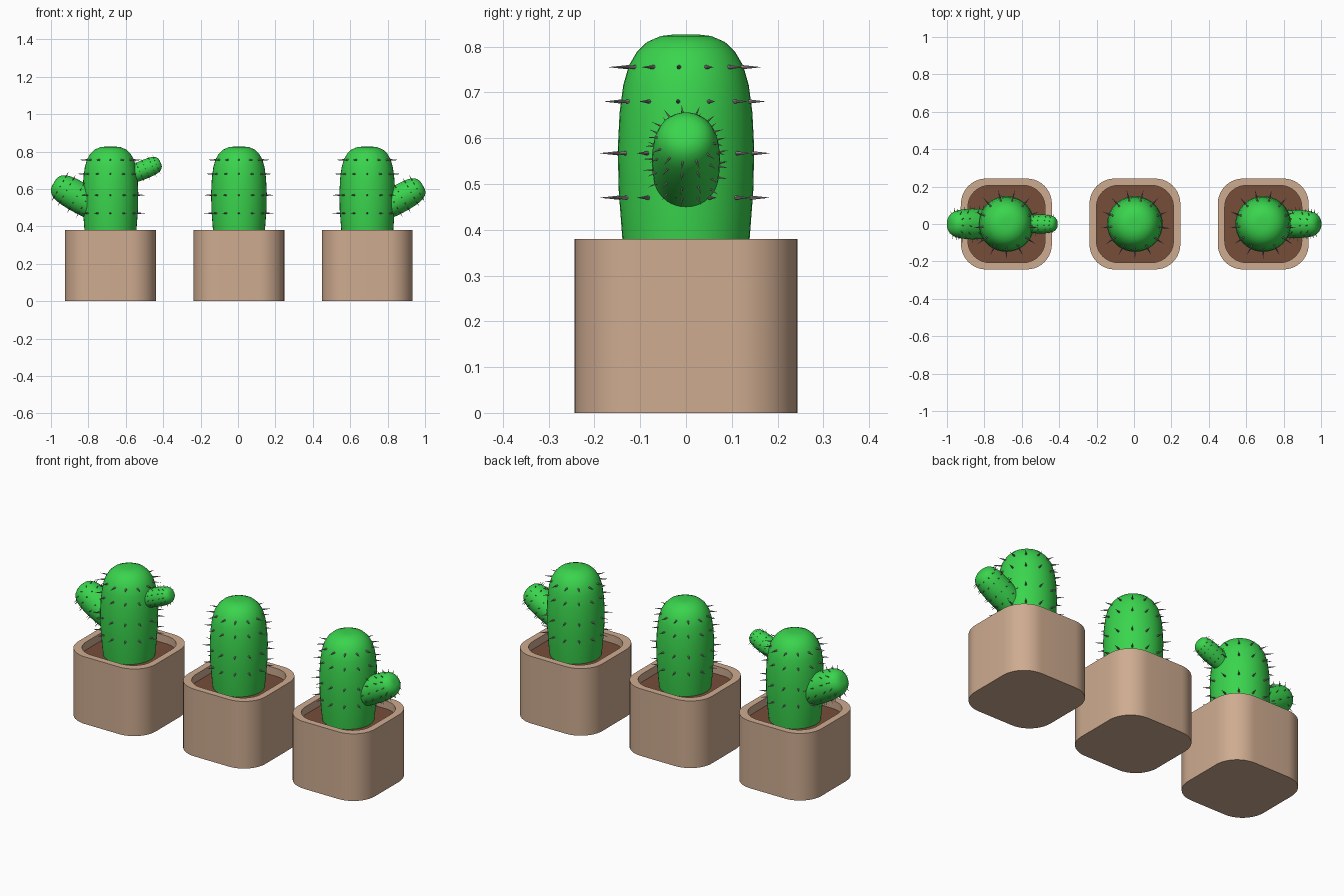
import bpy, bmesh, math
from mathutils import Matrix, Vector

if "Cube" in bpy.data.objects:
    bpy.data.objects.remove(bpy.data.objects["Cube"])


def material(name, rgb):
    m = bpy.data.materials.new(name)
    m.diffuse_color = (*rgb, 1)
    m.use_nodes = True
    m.node_tree.nodes["Principled BSDF"].inputs["Base Color"].default_value = m.diffuse_color
    return m


CLAY = material("clay", (0.62, 0.41, 0.28))
SOIL = material("soil", (0.18, 0.075, 0.042))
GREEN = material("cactus green", (0.042, 0.66, 0.075))
GREY = material("spine grey", (0.38, 0.32, 0.34))

# cactus profile: (radius, depth below the tip)
PROFILE = [(0.03, 0.0), (0.055, 0.003), (0.085, 0.016), (0.107, 0.037), (0.125, 0.068),
           (0.137, 0.11), (0.145, 0.17), (0.149, 0.25), (0.147, 0.34), (0.139, 0.446), (0.133, 0.5)]
# spine rows: (depth below the tip, tip radius)
ROWS = [(0.071, 0.168), (0.146, 0.178), (0.259, 0.188), (0.356, 0.187)]
SPINES = 13


def finish(bm, name, mat, smooth=True):
    bmesh.ops.recalc_face_normals(bm, faces=bm.faces)
    me = bpy.data.meshes.new(name)
    bm.to_mesh(me)
    bm.free()
    me.materials.append(mat)
    ob = bpy.data.objects.new(name, me)
    bpy.context.collection.objects.link(ob)
    if smooth:
        bpy.ops.object.select_all(action='DESELECT')
        bpy.context.view_layer.objects.active = ob
        ob.select_set(True)
        bpy.ops.object.shade_smooth_by_angle(angle=math.radians(40))
    return ob


def rounded_square(half, r, n=10):
    pts = []
    for q in range(4):
        a0 = q * math.pi / 2
        c = Matrix.Rotation(a0, 2) @ Vector((half - r, half - r))
        for i in range(n + 1):
            a = a0 + i / n * math.pi / 2
            pts.append((c.x + r * math.cos(a), c.y + r * math.sin(a)))
    return pts


def bridge(bm, rings):
    for a, b in zip(rings, rings[1:]):
        n = len(a)
        for i in range(n):
            bm.faces.new((a[i], a[(i + 1) % n], b[(i + 1) % n], b[i]))


def pot(name, x):
    # outer wall, rim and inner wall
    bm = bmesh.new()
    rings = []
    for half, r, z in ((0.243, 0.135, 0), (0.243, 0.135, 0.38), (0.206, 0.115, 0.38), (0.206, 0.115, 0.32)):
        rings.append([bm.verts.new((px + x, py, z)) for px, py in rounded_square(half, r)])
    bridge(bm, rings)
    bm.faces.new(rings[0])
    bm.faces.new(rings[-1])
    finish(bm, name + "_pot", CLAY)
    # soil
    bm = bmesh.new()
    bm.faces.new([bm.verts.new((px + x, py, 0.335)) for px, py in rounded_square(0.206, 0.115)])
    ob = finish(bm, name + "_soil", SOIL, False)
    if ob.data.polygons[0].normal.z < 0:
        ob.data.flip_normals()


def surface_radius(d):
    for (r0, d0), (r1, d1) in zip(PROFILE, PROFILE[1:]):
        if d0 <= d <= d1:
            return r0 + (r1 - r0) * (d - d0) / (d1 - d0)


def stem(name, tip, tilt=0, scale=1.0):
    """Cactus body hanging down from its tip, tilted about y, with its spines."""
    mat = Matrix.Translation(tip) @ Matrix.Rotation(math.radians(tilt), 4, 'Y') @ Matrix.Scale(scale, 4)
    bm = bmesh.new()
    n = 40
    rings = [[bm.verts.new(mat @ Vector((r * math.cos(2 * math.pi * i / n), r * math.sin(2 * math.pi * i / n), -d)))
              for i in range(n)] for r, d in PROFILE]
    bridge(bm, rings)
    bm.faces.new(rings[0])
    bm.faces.new(rings[-1])
    finish(bm, name, GREEN)
    # spines
    bm = bmesh.new()
    for d, tip_r in ROWS:
        base = surface_radius(d) - 0.008
        length = tip_r - base
        for k in range(SPINES):
            a = 2 * math.pi * k / SPINES + math.radians(-7)
            m = (mat @ Matrix.Rotation(a, 4, 'Z') @ Matrix.Translation((base + length / 2, 0, -d))
                 @ Matrix.Rotation(math.pi / 2, 4, 'Y'))
            bmesh.ops.create_cone(bm, cap_ends=True, segments=8, radius1=0.0055, radius2=0.0003,
                                  depth=length, matrix=m)
    finish(bm, name + "_spines", GREY)


# three potted cacti
for name, x in (("left", -0.682), ("middle", 0.005), ("right", 0.691)):
    pot(name, x)
    stem(name + "_cactus", (x, 0, 0.826))

# side arms
stem("left_large_arm", (-0.985, 0, 0.632), -60, 0.55)
stem("left_small_arm", (-0.414, 0, 0.741), 67, 0.34)
stem("right_arm", (0.988, 0, 0.619), 60, 0.5)
